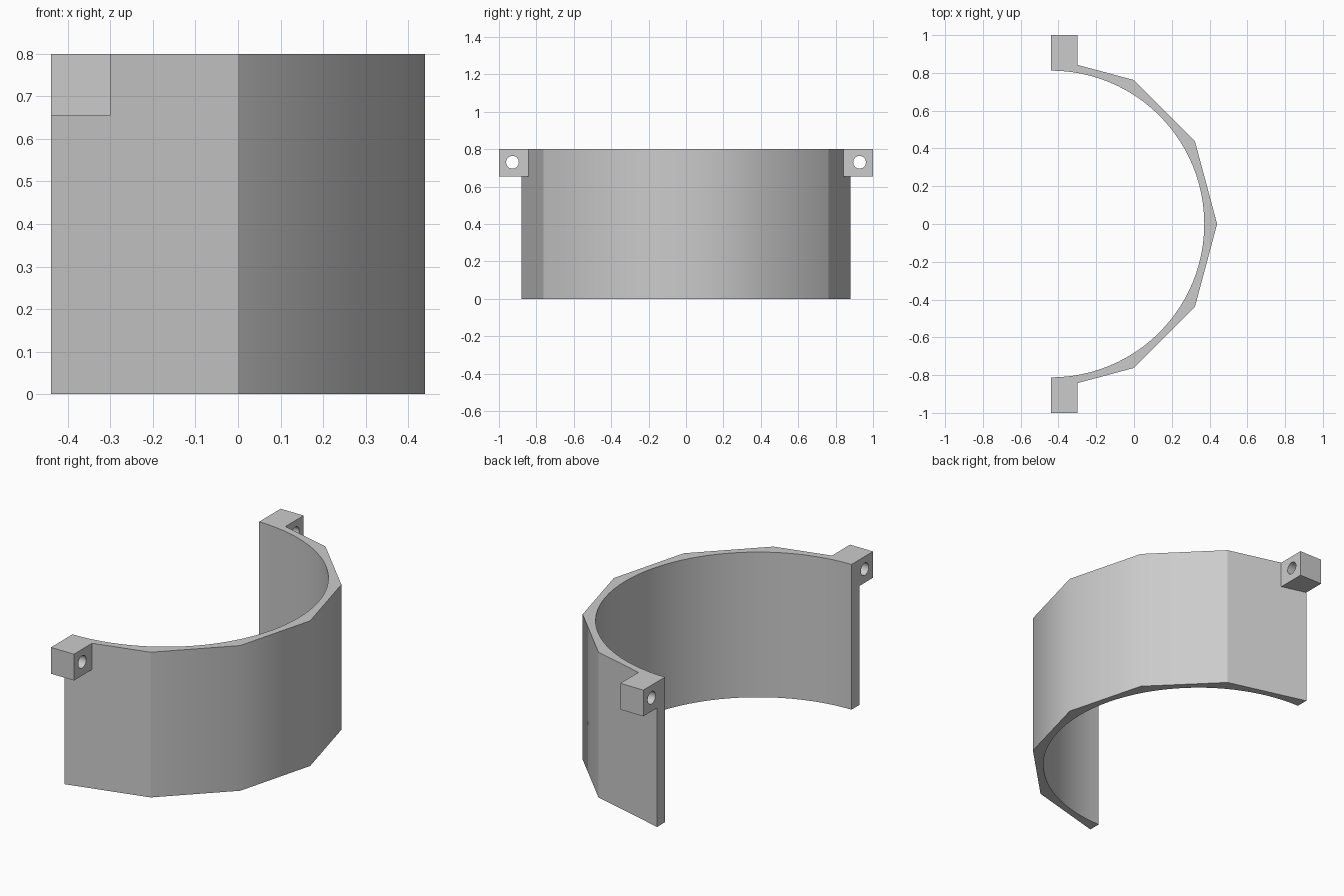
import bpy, bmesh, math
from mathutils import Matrix

cube = bpy.data.objects.get("Cube")
if cube:
    bpy.data.objects.remove(cube, do_unlink=True)

CX, HEIGHT = -0.44, 0.80
R_OUT, R_IN = 0.88, 0.812

grey = bpy.data.materials.new("plain_grey")
grey.use_nodes = True
grey.diffuse_color = (0.6, 0.6, 0.6, 1)
grey.node_tree.nodes["Principled BSDF"].inputs["Base Color"].default_value = (0.6, 0.6, 0.6, 1)


def make(name, bm):
    bmesh.ops.recalc_face_normals(bm, faces=bm.faces)
    mesh = bpy.data.meshes.new(name)
    bm.to_mesh(mesh)
    bm.free()
    mesh.materials.append(grey)
    ob = bpy.data.objects.new(name, mesh)
    bpy.context.collection.objects.link(ob)
    return ob


def arc(radius, steps):
    angles = [-math.pi / 2 + math.pi * i / steps for i in range(steps + 1)]
    return [(CX + radius * math.cos(a), radius * math.sin(a), 0) for a in angles]


# half ring: faceted outside, round inside
bm = bmesh.new()
outline = arc(R_OUT, 6) + arc(R_IN, 48)[::-1]
face = bm.faces.new([bm.verts.new(p) for p in outline])
walls = bmesh.ops.extrude_face_region(bm, geom=[face])
bmesh.ops.translate(bm, vec=(0, 0, HEIGHT),
                    verts=[v for v in walls["geom"] if isinstance(v, bmesh.types.BMVert)])
ring = make("half_ring_clamp", bm)


def combine(tool, operation):
    mod = ring.modifiers.new(tool.name, 'BOOLEAN')
    mod.object, mod.operation, mod.solver = tool, operation, 'EXACT'
    bpy.ops.object.modifier_apply(modifier=mod.name)
    bpy.data.objects.remove(tool, do_unlink=True)


bpy.context.view_layer.objects.active = ring
ring.select_set(True)

# drilled mounting lugs at both ends
for side in (-1, 1):
    bm = bmesh.new()
    bmesh.ops.create_cube(bm, size=1, matrix=Matrix.Translation((-0.37, side * 0.915, 0.7275))
                          @ Matrix.Diagonal((0.14, 0.17, 0.145, 1)))
    combine(make("lug", bm), 'UNION')
    bm = bmesh.new()
    bmesh.ops.create_cone(bm, cap_ends=True, segments=32, radius1=0.034, radius2=0.034, depth=0.4,
                          matrix=Matrix.Translation((-0.37, side * 0.928, 0.73))
                          @ Matrix.Rotation(math.pi / 2, 4, 'Y'))
    combine(make("bolt_hole", bm), 'DIFFERENCE')

# soft shading over the middle facets, crisp creases beside the lugs
bpy.ops.object.shade_smooth_by_angle(angle=math.radians(32))
verts = ring.data.vertices
for edge in ring.data.edges:
    if all(abs(verts[i].co.x) < 0.01 and abs(verts[i].co.y) > 0.755 for i in edge.vertices):
        edge.use_edge_sharp = True
